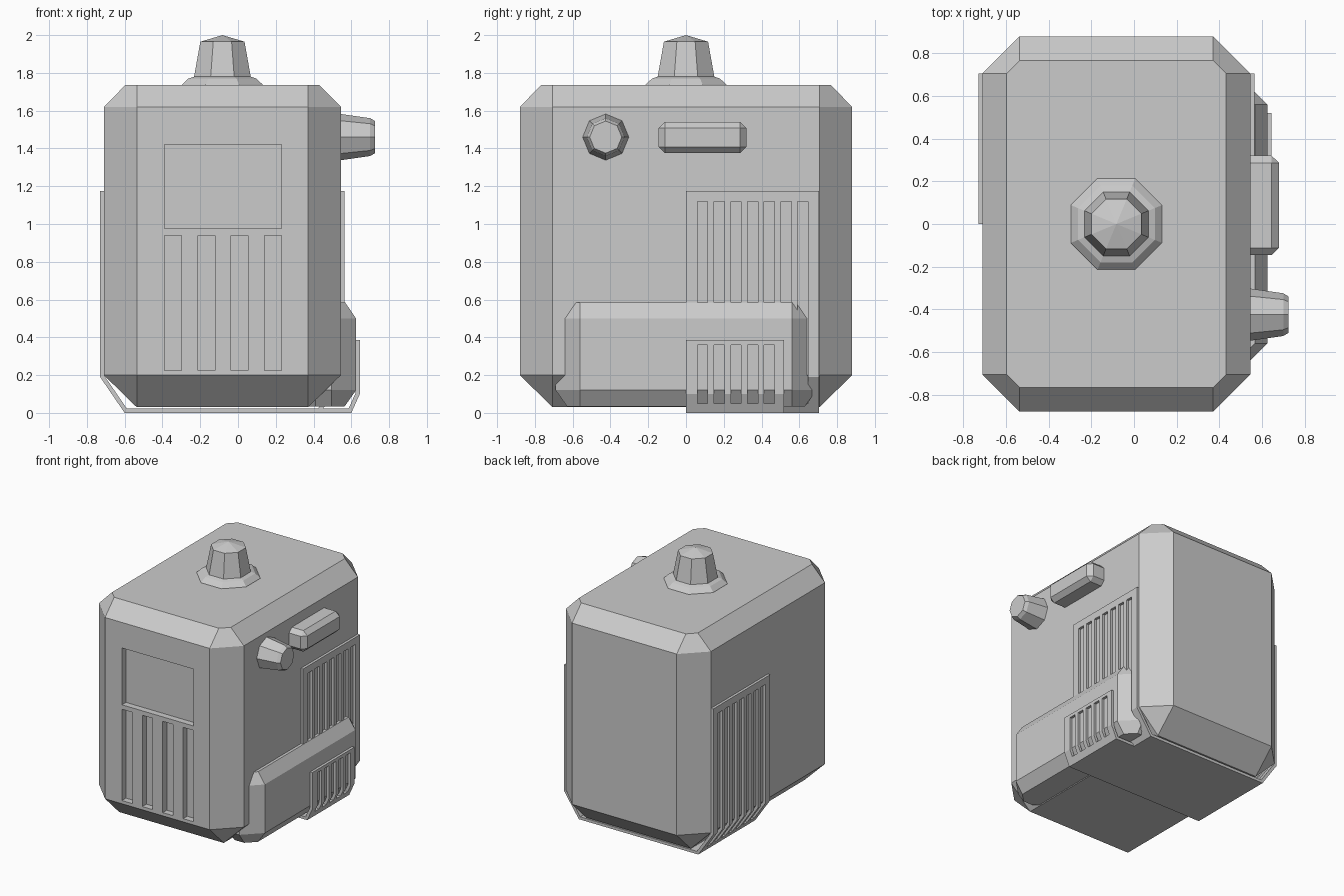
import bpy, bmesh
from math import cos, sin, pi, radians

default = bpy.data.objects.get("Cube")
if default:
    bpy.data.objects.remove(default, do_unlink=True)

grey = bpy.data.materials.new("light grey")
grey.use_nodes = True
TONE = (0.6, 0.6, 0.6, 1)
grey.diffuse_color = TONE
grey.node_tree.nodes["Principled BSDF"].inputs["Base Color"].default_value = TONE


def finish(bm, name):
    bmesh.ops.remove_doubles(bm, verts=bm.verts, dist=0.0005)
    bmesh.ops.recalc_face_normals(bm, faces=bm.faces)
    mesh = bpy.data.meshes.new(name)
    bm.to_mesh(mesh)
    bm.free()
    mesh.materials.append(grey)
    obj = bpy.data.objects.new(name, mesh)
    bpy.context.collection.objects.link(obj)
    return obj


def loft(name, rings):
    """Closed skin through rings of equal point count."""
    bm = bmesh.new()
    loops = [[bm.verts.new(p) for p in ring] for ring in rings]
    n = len(loops[0])
    for low, high in zip(loops, loops[1:]):
        for i in range(n):
            j = (i + 1) % n
            bm.faces.new((low[i], low[j], high[j], high[i]))
    bm.faces.new(loops[0][::-1])
    bm.faces.new(loops[-1])
    return finish(bm, name)


def chamfered(a0, a1, b0, b1, cut, levels, sideways=False):
    """Rectangles with cut corners; each level is (height, inset)."""
    rings = []
    for h, i in levels:
        pts = [(a0 + cut, b0 + i), (a1 - cut, b0 + i), (a1 - i, b0 + cut), (a1 - i, b1 - cut),
               (a1 - cut, b1 - i), (a0 + cut, b1 - i), (a0 + i, b1 - cut), (a0 + i, b0 + cut)]
        rings.append([(h, a, b) if sideways else (a, b, h) for a, b in pts])
    return rings


def octagons(a, b, levels, phase, sideways=False):
    """Eight-sided rings around (a, b); each level is (radius, height)."""
    rings = []
    for r, h in levels:
        pts = [(a + r * cos(k * pi / 4 + phase), b + r * sin(k * pi / 4 + phase)) for k in range(8)]
        rings.append([(h, p, q) if sideways else (p, q, h) for p, q in pts])
    return rings


def extrude_y(name, section, y0, y1):
    return loft(name, [[(x, y, z) for x, z in section] for y in (y0, y1)])


def cut_boxes(obj, boxes):
    """Subtract boxes given as (x0, x1, y0, y1, z0, z1)."""
    bm = bmesh.new()
    for x0, x1, y0, y1, z0, z1 in boxes:
        made = bmesh.ops.create_cube(bm, size=1)["verts"]
        for v in made:
            v.co = (x1 if v.co.x > 0 else x0, y1 if v.co.y > 0 else y0, z1 if v.co.z > 0 else z0)
    cutter = finish(bm, "cutter")
    cutter.hide_render = True
    mod = obj.modifiers.new("cut", "BOOLEAN")
    mod.operation, mod.solver, mod.object = "DIFFERENCE", "EXACT", cutter
    bpy.context.view_layer.update()
    deps = bpy.context.evaluated_depsgraph_get()
    baked = bpy.data.meshes.new_from_object(obj.evaluated_get(deps))
    obj.modifiers.clear()
    obj.data = baked
    bpy.data.objects.remove(cutter, do_unlink=True)


# Main body with recessed front panel and four vents
MID = -0.0825
body = loft("body", chamfered(-0.71, 0.545, -0.88, 0.88, 0.174,
                              [(0.03, 0.174), (0.2, 0), (1.62, 0), (1.735, 0.113)]))
recesses = [(-0.39, 0.23, -1, -0.83, 0.975, 1.42)]
for k in range(4):
    x = -0.39 + 0.177 * k
    recesses.append((x, x + 0.09, -1, -0.83, 0.225, 0.94))
cut_boxes(body, recesses)

# Top cap
flat = cos(pi / 8)
loft("top_cap", octagons(MID, 0, [(r / flat, z) for r, z in
     [(0.215, 1.73), (0.213, 1.738), (0.18, 1.77), (0.15, 1.78), (0.117, 1.965), (0, 2.0)]], pi / 8))

# Side knob and side handle
loft("side_knob", octagons(-0.425, 1.46, [(0.123, 0.54), (0.1, 0.70), (0.085, 0.725)], 0, True))
loft("side_handle", chamfered(-0.145, 0.32, 1.375, 1.54, 0.033,
                              [(0.54, 0), (0.645, 0), (0.68, 0.033)], True))

# Side tank
loft("side_tank", chamfered(0.28, 0.625, -0.69, 0.69, 0.13,
                            [(0.035, 0.06), (0.12, 0), (0.5, 0), (0.585, 0.058)]))

# Slotted strap running down both sides and under the body
half = [(-0.73, 1.175), (-0.73, 0.19), (-0.60, 0)]
inner = [(-0.588, 0.022), (-0.708, 0.197), (-0.708, 1.175)]


def flip(points):
    return [(2 * MID - x, z) for x, z in reversed(points)]


strap = extrude_y("vent_strap", half + flip(half) + flip(inner) + inner, 0, 0.705)
slots = []
for k in range(7):
    y = 0.06 + 0.0885 * k
    slots.append((-0.8, -0.5, y, y + 0.055, 0.05, 1.12))
    slots.append((0.34, 0.63, y, y + 0.055, 0.05, 1.12))
cut_boxes(strap, slots)

# Slotted panel on the tank, tucked under it
panel = extrude_y("tank_panel", [(0.645, 0.385), (0.645, 0.1), (0.60, 0), (0.42, 0),
                                 (0.42, 0.022), (0.585, 0.022), (0.623, 0.106), (0.623, 0.385)], 0, 0.52)
cut_boxes(panel, [(0.5, 0.7, 0.06 + 0.0885 * k, 0.115 + 0.0885 * k, 0.05, 0.36) for k in range(5)])
